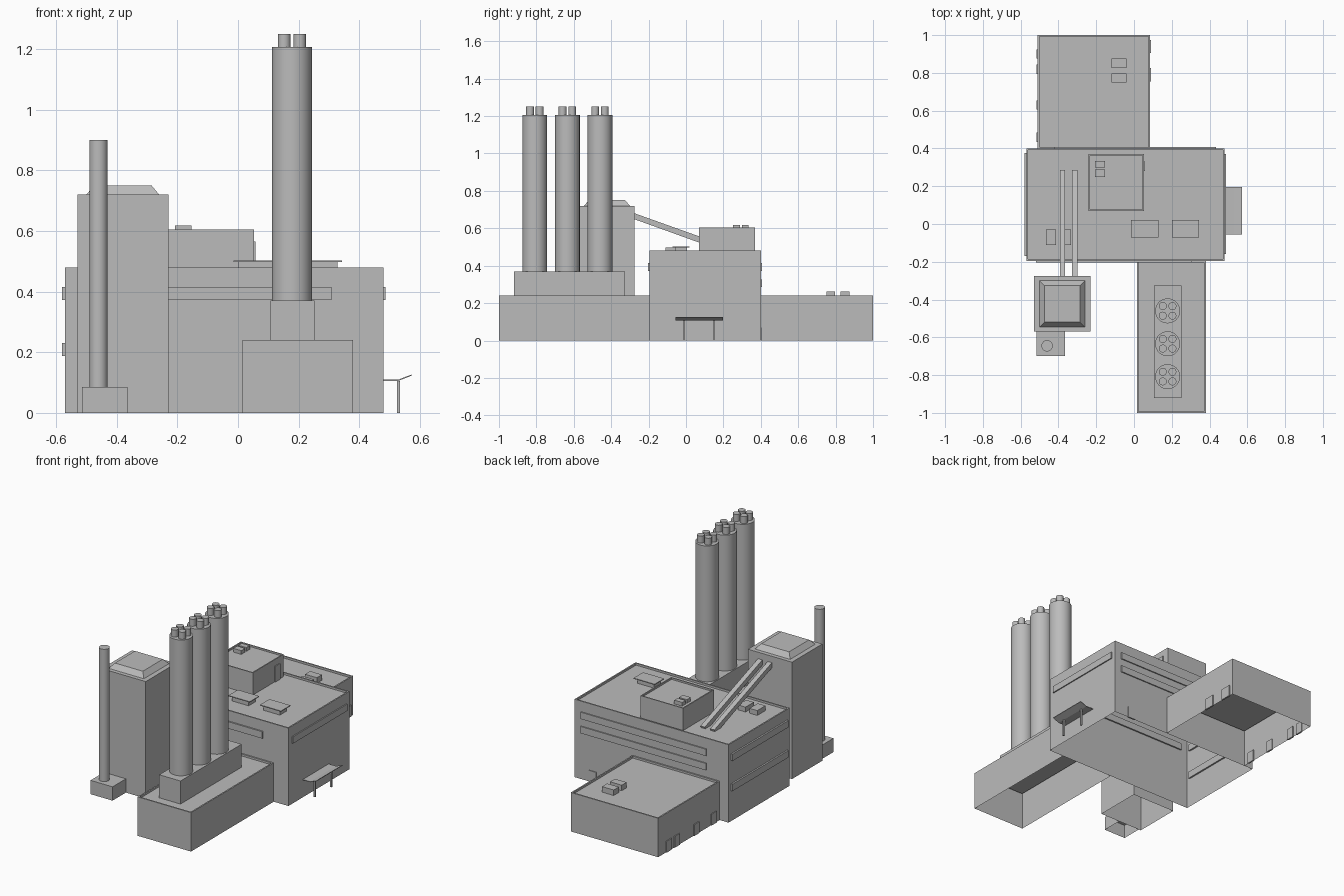
import bpy, bmesh, math
from mathutils import Vector, Matrix

cube = bpy.data.objects.get("Cube")
if cube:
    bpy.data.objects.remove(cube, do_unlink=True)

GREY = (0.5, 0.5, 0.5, 1)
mat = bpy.data.materials.new("concrete grey")
mat.use_nodes = True
mat.diffuse_color = GREY
mat.node_tree.nodes["Principled BSDF"].inputs["Base Color"].default_value = GREY


def finish(bm, name):
    mesh = bpy.data.meshes.new(name)
    bm.normal_update()
    bm.to_mesh(mesh)
    bm.free()
    mesh.materials.append(mat)
    obj = bpy.data.objects.new(name, mesh)
    bpy.context.collection.objects.link(obj)
    return obj


def block(bm, x, y, z):
    """Add a box spanning the given ranges and return its faces."""
    size = Vector((x[1] - x[0], y[1] - y[0], z[1] - z[0]))
    mid = Vector((sum(x) / 2, sum(y) / 2, sum(z) / 2))
    made = bmesh.ops.create_cube(bm, size=1, matrix=Matrix.Translation(mid) @ Matrix.Diagonal(size).to_4x4())
    return {f for v in made["verts"] for f in v.link_faces}


def box(name, x, y, z):
    bm = bmesh.new()
    block(bm, x, y, z)
    return finish(bm, name)


def building(name, x, y, z, parapet=0.012):
    """Hollow shell with an open bottom and a sunken roof behind a parapet."""
    bm = bmesh.new()
    faces = block(bm, x, y, z)
    bm.normal_update()
    floor = min(faces, key=lambda f: f.normal.z)
    roof = max(faces, key=lambda f: f.normal.z)
    bmesh.ops.delete(bm, geom=[floor], context='FACES_ONLY')
    if parapet:
        bmesh.ops.inset_region(bm, faces=[roof], thickness=parapet)
        rim = [e for e in roof.edges]
        deep = bmesh.ops.extrude_discrete_faces(bm, faces=[roof])["faces"][0]
        bmesh.ops.translate(bm, verts=deep.verts, vec=(0, 0, -parapet))
    return finish(bm, name)


def pipe(name, x, y, z, r, sides=32):
    bm = bmesh.new()
    bmesh.ops.create_cone(bm, cap_ends=True, segments=sides, radius1=r, radius2=r, depth=z[1] - z[0],
                          matrix=Matrix.Translation((x, y, sum(z) / 2)))
    for f in bm.faces:
        f.smooth = len(f.verts) == 4
    for e in bm.edges:
        e.smooth = all(f.smooth for f in e.link_faces)
    return finish(bm, name)


def extrude_profile(name, points, axis, span):
    """Extrude a (horizontal, z) outline along x or y."""
    bm = bmesh.new()
    put = (lambda h, z: (span[0], h, z)) if axis == 'X' else (lambda h, z: (h, span[0], z))
    face = bm.faces.new([bm.verts.new(put(*p)) for p in points])
    out = bmesh.ops.extrude_face_region(bm, geom=[face])["geom"]
    shift = span[1] - span[0]
    bmesh.ops.translate(bm, verts=[g for g in out if isinstance(g, bmesh.types.BMVert)],
                        vec=(shift, 0, 0) if axis == 'X' else (0, shift, 0))
    bmesh.ops.recalc_face_normals(bm, faces=bm.faces)
    return finish(bm, name)


# Main volumes
building("main_hall", (-0.57, 0.48), (-0.195, 0.40), (0, 0.48))
building("rear_annex", (-0.51, 0.085), (0.40, 1.0), (0, 0.24))
building("front_wing", (0.015, 0.38), (-1.0, -0.195), (0, 0.24))
building("penthouse", (-0.24, 0.052), (0.07, 0.37), (0.468, 0.605), 0.01)
building("tower", (-0.53, -0.23), (-0.57, -0.275), (0, 0.72), 0)
building("chimney_base", (-0.515, -0.365), (-0.70, -0.57), (0, 0.085), 0)
building("stack_base", (0.107, 0.252), (-0.92, -0.325), (0.228, 0.37), 0)

# Sloped cap on the tower
bm = bmesh.new()
cap = block(bm, (-0.50, -0.26), (-0.545, -0.30), (0.72, 0.75))
for v in bm.verts:
    if v.co.z > 0.74:
        v.co.x += 0.025 if v.co.x < -0.38 else -0.025
        v.co.y += 0.025 if v.co.y < -0.42 else -0.025
finish(bm, "tower_cap")

# Chimney and the three stacks with four flues each
pipe("chimney", -0.46, -0.645, (0.085, 0.90), 0.03)
for i in range(3):
    cx, cy = 0.178, -0.808 + 0.174 * i
    pipe(f"stack_{i}", cx, cy, (0.37, 1.207), 0.066)
    for k in range(4):
        a = math.pi / 4 + k * math.pi / 2
        pipe(f"stack_{i}_flue_{k}", cx + 0.036 * math.cos(a), cy + 0.036 * math.sin(a),
             (1.207, 1.25), 0.021, 20)

# Window bands around the hall
HIGH, LOW, MID = (0.373, 0.415), (0.187, 0.23), (0.285, 0.327)
box("front_window_band", (-0.52, 0.308), (-0.204, -0.186), HIGH)
box("left_window_band", (0.471, 0.487), (-0.16, 0.37), HIGH)
for i, z in enumerate((HIGH, LOW)):
    box(f"right_window_band_{i}", (-0.58, -0.56), (-0.17, 0.375), z)
for i, z in enumerate((HIGH, MID)):
    box(f"rear_window_band_{i}", (-0.42, 0.435), (0.391, 0.407), z)

# Doors
for i, y in enumerate((0.46, 0.63, 0.82, 0.90)):
    box(f"annex_right_door_{i}", (-0.515, -0.505), (y - 0.025, y + 0.025), (0.0, 0.07))
for i, y in enumerate((0.79, 0.94)):
    box(f"annex_left_door_{i}", (0.08, 0.09), (y - 0.035, y + 0.035), (0.0, 0.07))
box("rear_door", (0.33, 0.38), (0.395, 0.404), (0, 0.07))
box("penthouse_door", (0.047, 0.057), (0.28, 0.33), (0.468, 0.565))

# Roof units
for i, y in enumerate(((0.75, 0.797), (0.825, 0.875))):
    box(f"annex_roof_unit_{i}", (-0.12, -0.04), y, (0.228, 0.262))
for i, y in enumerate(((0.25, 0.288), (0.30, 0.333))):
    box(f"penthouse_roof_unit_{i}", (-0.207, -0.153), y, (0.595, 0.618))
for i, x in enumerate(((-0.465, -0.412), (-0.385, -0.333))):
    box(f"hall_roof_unit_{i}", x, (-0.11, -0.03), (0.468, 0.498))
for i, x in enumerate(((-0.015, 0.13), (0.20, 0.343))):
    box(f"skylight_curb_{i}", (x[0] + 0.015, x[1] - 0.015), (-0.06, 0.005), (0.468, 0.497))
    box(f"skylight_slab_{i}", x, (-0.072, 0.02), (0.497, 0.502))

# Twin conveyors sloping from the tower down to the hall roof
for i, x in enumerate(((-0.393, -0.364), (-0.328, -0.298))):
    extrude_profile(f"conveyor_{i}", [(-0.28, 0.65), (-0.28, 0.682), (0.285, 0.48), (0.275, 0.45)], 'X', x)

# Entrance canopy on posts
extrude_profile("canopy", [(0.48, 0.106), (0.53, 0.106), (0.573, 0.123), (0.573, 0.127),
                           (0.53, 0.11), (0.48, 0.11)], 'Y', (-0.055, 0.197))
for i, y in enumerate((-0.01, 0.15)):
    box(f"canopy_post_{i}", (0.525, 0.535), (y - 0.005, y + 0.005), (0, 0.106))
